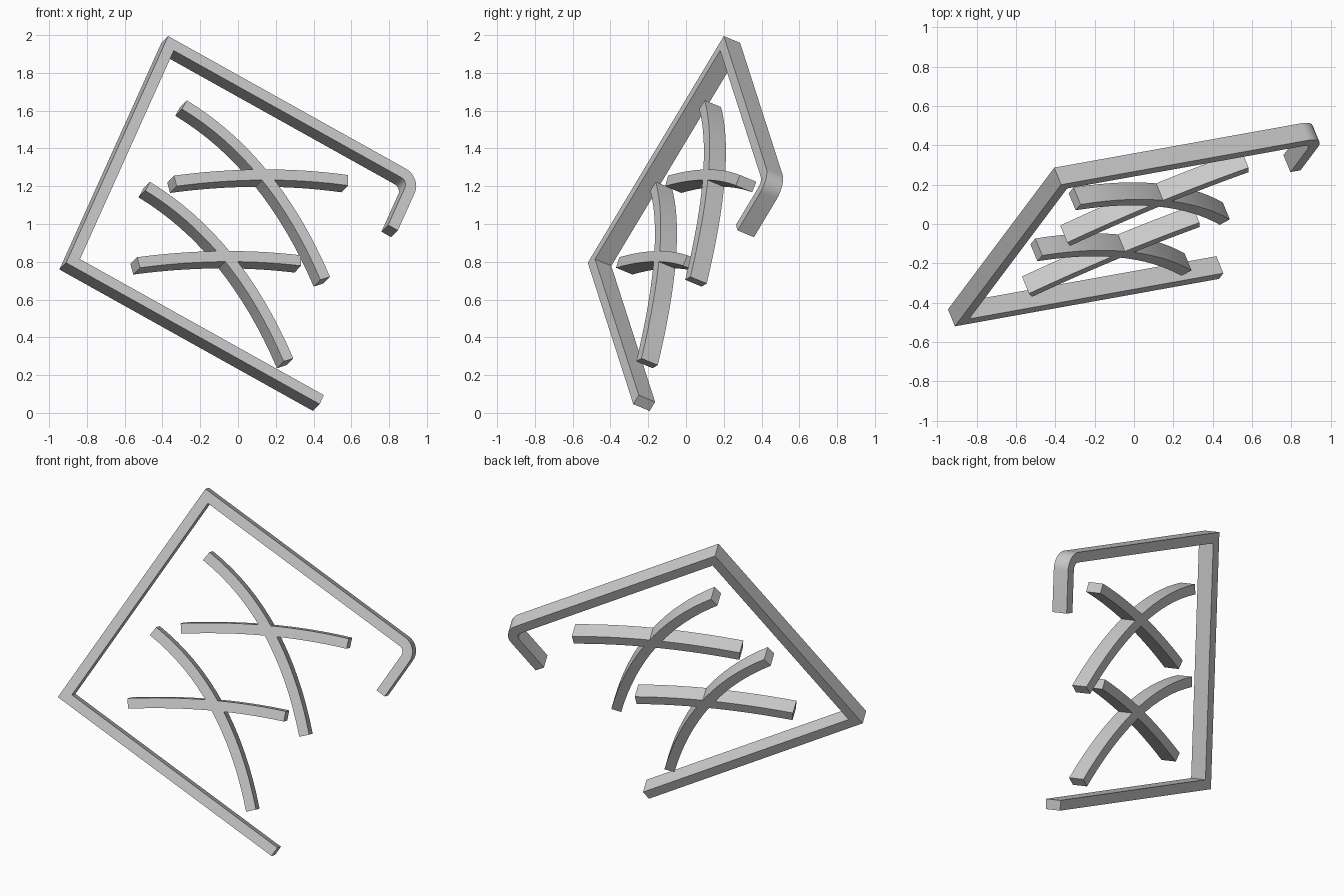
import bpy, bmesh, math
from mathutils import Vector, Matrix

cube = bpy.data.objects.get("Cube")
if cube:
    bpy.data.objects.remove(cube)

WIDTH, DEPTH = 0.06, 0.1

# Single grey finish
grey = bpy.data.materials.new("plain grey")
grey.use_nodes = True
tone = (0.6, 0.6, 0.6, 1)
grey.diffuse_color = tone
grey.node_tree.nodes["Principled BSDF"].inputs["Base Color"].default_value = tone

# Tilted drawing plane: u runs along the top bar, v up the side bar
v_axis = Vector((0.36, 0.48, 0.8)).normalized()
u_axis = Vector((0.866, 0.156, -0.482))
u_axis = (u_axis - v_axis * u_axis.dot(v_axis)).normalized()
normal = u_axis.cross(v_axis)
plane = Matrix((u_axis, v_axis, normal)).transposed().to_4x4()
plane.translation = (-0.37, 0.2, 1.995)


def strip(name, path):
    """Sweep a rectangular bar along a flat path, with mitred joints."""
    pts = [Vector(p) for p in path]
    dirs = [(b - a).normalized() for a, b in zip(pts, pts[1:])]
    bm = bmesh.new()
    rings = []
    for i, p in enumerate(pts):
        before, after = dirs[max(i - 1, 0)], dirs[min(i, len(dirs) - 1)]
        tangent = (before + after).normalized()
        side = Vector((-tangent.y, tangent.x)) * (WIDTH / 2 / tangent.dot(after))
        rings.append([bm.verts.new(plane @ Vector((*(p + side * s), z)))
                      for s, z in ((1, 0), (-1, 0), (-1, -DEPTH), (1, -DEPTH))])
    for a, b in zip(rings, rings[1:]):
        for k in range(4):
            j = (k + 1) % 4
            bm.faces.new((a[k], a[j], b[j], b[k]))
    bm.faces.new(rings[0])
    bm.faces.new(rings[-1][::-1])
    bmesh.ops.recalc_face_normals(bm, faces=bm.faces[:])
    mesh = bpy.data.meshes.new(name)
    bm.to_mesh(mesh)
    bm.free()
    mesh.materials.append(grey)
    ob = bpy.data.objects.new(name, mesh)
    bpy.context.collection.objects.link(ob)
    bpy.ops.object.select_all(action='DESELECT')
    ob.select_set(True)
    bpy.context.view_layer.objects.active = ob
    bpy.ops.object.shade_smooth_by_angle(angle=math.radians(30))
    return ob


def bow(start, middle, end, steps=16):
    """Gentle curve through three points."""
    a, m, b = Vector(start), Vector(middle), Vector(end)
    c = 2 * m - (a + b) / 2
    ts = [i / steps for i in range(steps + 1)]
    return [a * (1 - t) ** 2 + c * 2 * t * (1 - t) + b * t * t for t in ts]


# Open frame with a rounded corner and a short hook
half, length, height, radius = WIDTH / 2, 1.556, 1.5, 0.07
right = length - half
corner = [(right - radius + radius * math.sin(a), -half - radius + radius * math.cos(a))
          for a in (math.pi / 2 * i / 8 for i in range(9))]
strip("frame", [(length, half - height), (half, half - height), (half, -half),
                *corner, (right, -0.35)])

# Two crossed pairs of curved bars, the lower pair with one shorter arm
for label, drop, trim in (("upper", 0, 0), ("lower", 0.54, 1)):
    offset = Vector((0, -drop))
    short_arm = bow((0.355, -0.745), (0.774, -0.452), (1.201, -0.232))
    long_arm = bow((0.231, -0.315), (0.78, -0.452), (1.305, -0.818))
    if trim:
        short_arm = short_arm[:-1]
    strip(label + "_short_arm", [p + offset for p in short_arm])
    strip(label + "_long_arm", [p + offset for p in long_arm])
